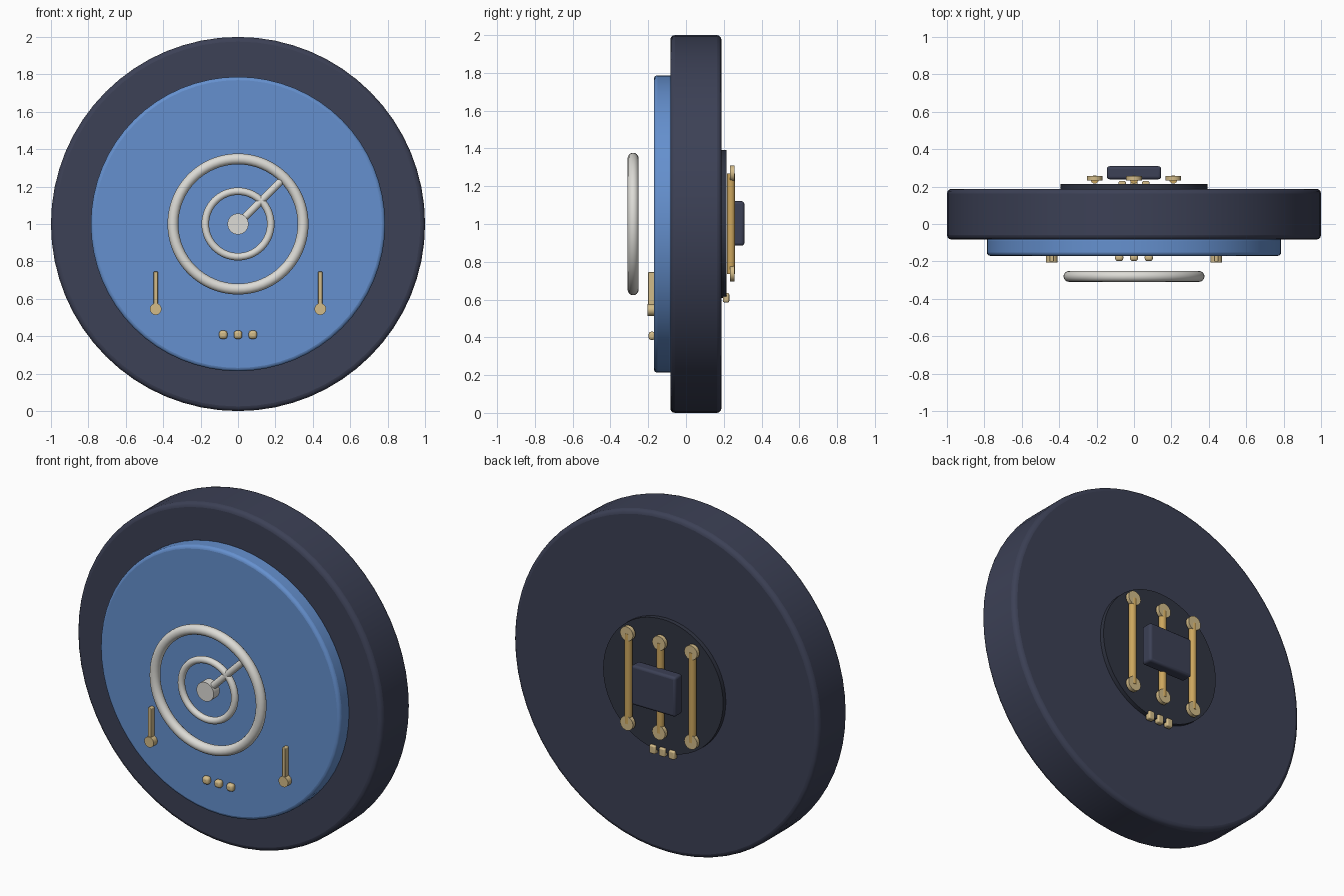
import bpy, math
from mathutils import Vector

if "Cube" in bpy.data.objects:
    bpy.data.objects.remove(bpy.data.objects["Cube"])


def material(name, rgb):
    m = bpy.data.materials.new(name)
    m.diffuse_color = (*rgb, 1)
    m.use_nodes = True
    m.node_tree.nodes["Principled BSDF"].inputs["Base Color"].default_value = m.diffuse_color
    return m


NAVY = material("navy", (0.045, 0.052, 0.092))
DARK = material("dark_navy", (0.03, 0.035, 0.055))
BLUE = material("blue", (0.13, 0.28, 0.62))
PALE = material("pale", (0.72, 0.71, 0.67))
BRASS = material("brass", (0.65, 0.5, 0.25))
GOLD = material("gold", (0.6, 0.38, 0.11))


def finish(name, mat, bevel=0, segments=3):
    o = bpy.context.object
    o.name = name
    o.data.materials.append(mat)
    bpy.ops.object.transform_apply(location=False, rotation=True, scale=True)
    if bevel:
        b = o.modifiers.new("bevel", "BEVEL")
        b.width, b.segments, b.limit_method = bevel, segments, "ANGLE"
    bpy.ops.object.shade_smooth_by_angle(angle=math.radians(35))
    return o


def disc(name, x, z, r, y0, y1, mat, verts=24, bevel=0):
    """Cylinder whose axis runs along y."""
    bpy.ops.mesh.primitive_cylinder_add(vertices=verts, radius=r, depth=y1 - y0,
                                        location=(x, (y0 + y1) / 2, z),
                                        rotation=(math.pi / 2, 0, 0))
    return finish(name, mat, bevel)


def rod(name, a, b, r, mat, verts=16):
    a, b = Vector(a), Vector(b)
    d = b - a
    bpy.ops.mesh.primitive_cylinder_add(vertices=verts, radius=r, depth=d.length,
                                        location=(a + b) / 2,
                                        rotation=d.to_track_quat("Z", "Y").to_euler())
    return finish(name, mat)


def block(name, loc, size, mat, bevel=0):
    bpy.ops.mesh.primitive_cube_add(size=1, location=loc)
    bpy.context.object.scale = size
    return finish(name, mat, bevel)


def ring(name, major, minor, y):
    bpy.ops.mesh.primitive_torus_add(major_radius=major, minor_radius=minor,
                                     major_segments=64, minor_segments=16,
                                     location=(0, y, 1), rotation=(math.pi / 2, 0, 0))
    return finish(name, PALE)


# Main wheel-shaped body with raised front face and thin back plate
disc("body", 0, 1, 1.0, -0.083, 0.188, NAVY, 64, 0.025)
disc("front_face", 0, 1, 0.787, -0.17, -0.07, BLUE, 64, 0.018)
disc("back_plate", 0, 1, 0.393, 0.18, 0.214, DARK, 64)

# Floating dial: two rings, hub and hand
DIAL_Y = -0.28
ring("outer_ring", 0.348, 0.029, DIAL_Y)
ring("inner_ring", 0.175, 0.02, DIAL_Y)
disc("dial_hub", 0, 1, 0.056, DIAL_Y - 0.028, DIAL_Y + 0.028, PALE, 32)
rod("dial_hand", (0, DIAL_Y, 1), (0.232, DIAL_Y, 1.232), 0.02, PALE)

# Front pins, mirrored left and right
for side in (-1, 1):
    x = 0.44 * side
    disc("pin_head", x, 0.545, 0.031, -0.205, -0.165, BRASS)
    block("pin_stem", (x, -0.184, 0.645), (0.023, 0.034, 0.2), BRASS, 0.004)

# Small studs, three in front and three at the back
for i in (-1, 0, 1):
    block("front_stud", (0.079 * i, -0.18, 0.408), (0.044, 0.036, 0.044), BRASS, 0.014)
    block("back_stud", (0.063 * i, 0.212, 0.61), (0.04, 0.034, 0.05), BRASS, 0.008)

# Back rods with end washers
for i in (-1, 0, 1):
    x = 0.21 * i
    rod("back_rod", (x, 0.238, 0.735), (x, 0.238, 1.268), 0.022, GOLD)
    for z in (0.738, 1.268):
        disc("rod_washer", x, z, 0.042, 0.233, 0.257, BRASS)

# Central clasp over the rods
block("back_clasp", (0, 0.274, 1.003), (0.29, 0.07, 0.235), NAVY, 0.014)
